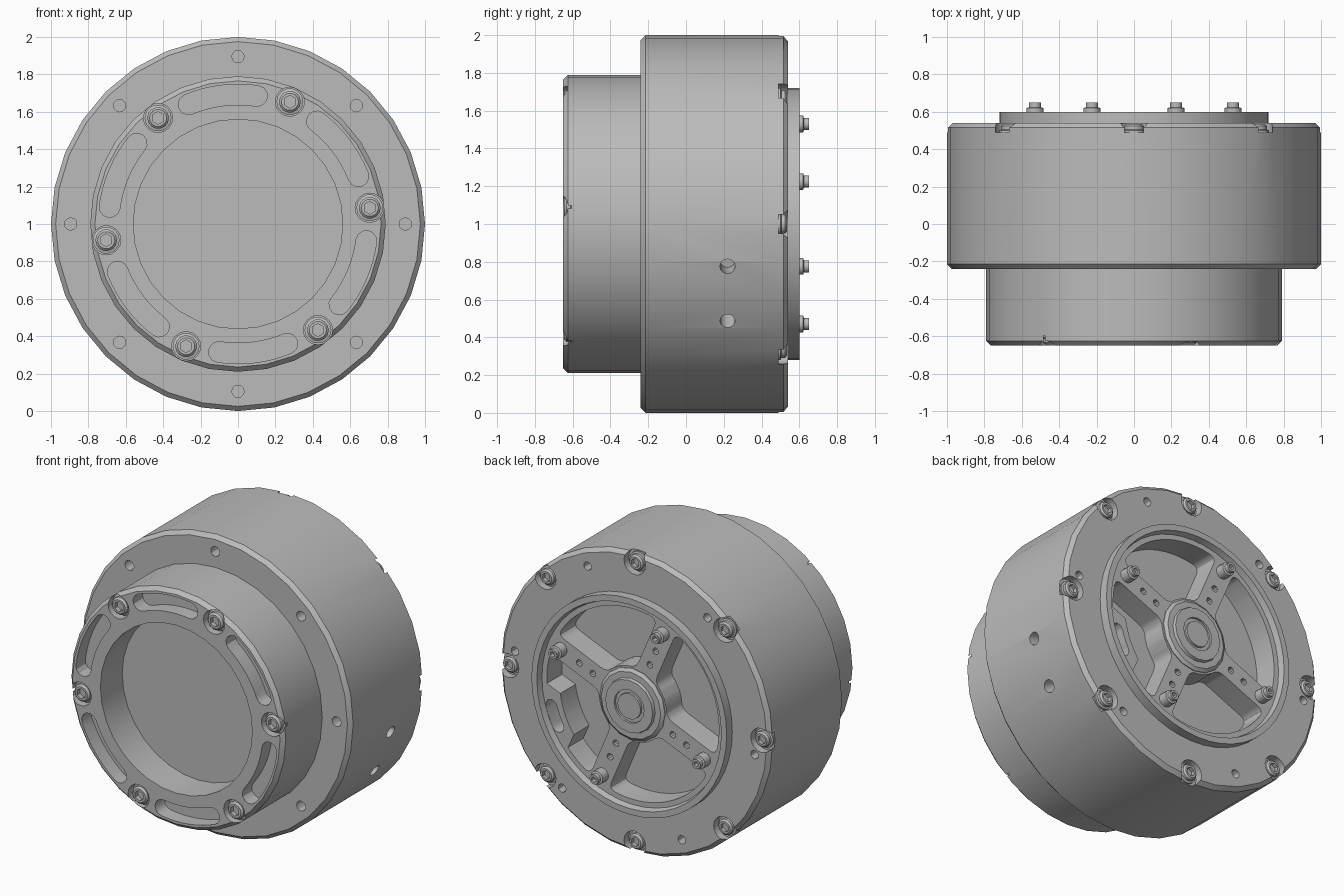
import bpy, bmesh
from math import pi, sin, cos, radians, asin, degrees
from mathutils import Matrix, Vector

if "Cube" in bpy.data.objects:
    bpy.data.objects.remove(bpy.data.objects["Cube"])

metal = bpy.data.materials.new("grey metal")
metal.use_nodes = True
GREY = (0.5, 0.5, 0.5, 1)
metal.diffuse_color = GREY
next(n for n in metal.node_tree.nodes
     if n.type == "BSDF_PRINCIPLED").inputs["Base Color"].default_value = GREY
AXIS = Vector((0, 1, 0))


def polar(r, deg, y=0.0):
    return Vector((r * cos(radians(deg)), y, r * sin(radians(deg))))


def finish(name, bm):
    bmesh.ops.recalc_face_normals(bm, faces=bm.faces)
    me = bpy.data.meshes.new(name)
    bm.to_mesh(me)
    bm.free()
    ob = bpy.data.objects.new(name, me)
    ob.location.z = 1
    me.materials.append(metal)
    bpy.context.collection.objects.link(ob)
    return ob


def activate(ob):
    bpy.ops.object.select_all(action="DESELECT")
    ob.select_set(True)
    bpy.context.view_layer.objects.active = ob


def smooth(ob):
    activate(ob)
    bpy.ops.object.shade_smooth_by_angle(angle=radians(30))


def lathe(name, profile, steps):
    """Turn a (radius, y) profile around the y axis."""
    bm = bmesh.new()
    vs = [bm.verts.new((r, y, 0)) for r, y in profile]
    edges = [bm.edges.new(p) for p in zip(vs, vs[1:])]
    bmesh.ops.spin(bm, geom=vs + edges, cent=(0, 0, 0), axis=AXIS,
                   angle=2 * pi, steps=steps, use_duplicate=False)
    bmesh.ops.remove_doubles(bm, verts=bm.verts, dist=1e-4)
    return finish(name, bm)


def rod(bm, start, end, r, sides=16):
    """Add a cylinder between two points."""
    d = end - start
    mat = Matrix.Translation((start + end) / 2) @ d.to_track_quat("Z", "Y").to_matrix().to_4x4()
    bmesh.ops.create_cone(bm, cap_ends=True, segments=sides, radius1=r,
                          radius2=r, depth=d.length, matrix=mat)


def rounded(points, corners, size):
    """Replace the listed corners of an outline by short curves."""
    out = []
    for i, c in enumerate(points):
        if i not in corners:
            out.append(c)
            continue
        a, b = (c + (points[j % len(points)] - c).normalized() * size for j in (i - 1, i + 1))
        out += [a.lerp(c, t).lerp(c.lerp(b, t), t) for t in (0, .25, .5, .75, 1)]
    return out


def prism(bm, points, y0, y1):
    """Add an outline extruded along the y axis."""
    low, high = ([bm.verts.new((p.x, y, p.z)) for p in points] for y in (y0, y1))
    bm.faces.new(low)
    bm.faces.new(high)
    for i in range(len(low)):
        bm.faces.new((low[i - 1], low[i], high[i], high[i - 1]))


def arc_slot(bm, mid, half_span, r, half_w, y0, y1):
    """Add a curved slot with round ends."""
    steps = [half_span * (i / 4 - 1) for i in range(9)]
    pts = []
    for side, radius in ((1, r + half_w), (-1, r - half_w)):
        pts += [polar(radius, mid + side * s) for s in steps]
        end = mid + side * half_span
        turn = 0 if side == 1 else 180
        pts += [polar(r, end) + polar(half_w, end + turn + 30 * k) for k in range(1, 6)]
    prism(bm, pts, y0, y1)


def cut(ob, bm):
    cutter = finish("cutter", bm)
    cutter.hide_render = True
    mod = ob.modifiers.new("cut", "BOOLEAN")
    mod.operation, mod.solver, mod.object = "DIFFERENCE", "EXACT", cutter
    activate(ob)
    bpy.ops.object.modifier_apply(modifier="cut")
    bpy.data.objects.remove(cutter)


FRONT_SCREWS = [7 + 60 * i for i in range(6)]
EIGHTHS = [45 * i for i in range(8)]
SPOKES = [23 + 90 * i for i in range(4)]

# Front collar with bore, curved slots and screw pockets
collar = lathe("front_collar", [(0, -.42), (.56, -.42), (.56, -.65), (.765, -.65),
                                (.79, -.625), (.79, -.2), (0, -.2)], 32)
bm = bmesh.new()
for a in FRONT_SCREWS:
    rod(bm, polar(.71, a, -.8), polar(.71, a, -.595), .078)
    arc_slot(bm, a + 30, 15.5, .692, .055, -.8, -.55)
cut(collar, bm)
smooth(collar)

# Main drum with its holes and rear screw pockets
body = lathe("main_body", [(0, -.24), (.975, -.24), (1, -.215), (1, .515), (.975, .54),
                           (.7, .54), (.7, .4), (0, .4)], 32)
bm = bmesh.new()
for a in EIGHTHS:
    rod(bm, polar(.895, a, -.4), polar(.895, a, -.14), .033, 12)
    rod(bm, polar(.935, a, .49), polar(.935, a, .7), .08)
for a in FRONT_SCREWS:
    rod(bm, polar(.89, a, .44), polar(.89, a, .7), .028, 12)
for a in (-13, -31):
    rod(bm, polar(.85, a, .22), polar(1.1, a, .22), .04)
cut(body, bm)
smooth(body)

# Back plate: rim, four spokes, one window shaped around a slotted block
plate = lathe("back_plate", [(0, .4), (.7, .4), (.7, .53), (.72, .53), (.72, .6), (.68, .6),
                             (.67, .56), (0, .56)], 48)
bm = bmesh.new()
R_OUT, R_IN, HALF = .635, .25, .075
for s in SPOKES:
    mid = s + 45
    w_out = 45 - degrees(asin(HALF / R_OUT))
    w_in = 45 - degrees(asin(HALF / R_IN))
    block = s == SPOKES[-1]
    outer = [polar(.54 if block and abs(i - 8) < 4 else R_OUT, mid + w_out * (i / 8 - 1))
             for i in range(17)]
    inner = [polar(R_IN, mid + w_in * (1 - i / 2)) for i in range(5)]
    prism(bm, rounded(outer + inner, (0, 16, 17, 21), .05), .3, .8)
    for r in (.32, .43):
        rod(bm, polar(r, s, .5), polar(r, s, .7), .022, 10)
arc_slot(bm, -22, 6, .625, .042, .3, .8)
cut(plate, bm)
smooth(plate)

# Stepped hub
hub = lathe("hub", [(0, .4), (.24, .4), (.24, .565), (.22, .58), (.18, .58), (.175, .6), (.11, .6),
                    (.11, .585), (.085, .585), (.085, .6), (0, .6)], 16)
smooth(hub)


def screw_master(name, profile, socket, depth):
    ob = lathe(name, profile, 14)
    top = profile[-1][1]
    bm = bmesh.new()
    rod(bm, AXIS * (top - depth), AXIS * (top + .1), socket, 6)
    cut(ob, bm)
    smooth(ob)
    return ob


def place(master, angles, r, y, flip=False):
    """Set the first screw and linked copies around the axis."""
    for i, a in enumerate(angles):
        ob = master
        if i:
            ob = bpy.data.objects.new(master.name, master.data)
            bpy.context.collection.objects.link(ob)
        ob.location = polar(r, a, y) + Vector((0, 0, 1))
        ob.rotation_euler = (pi if flip else 0, 0, 0)


# Socket screws: front ring, rear ring, and raised ones on the spokes
HEAD = [(0, -.02), (.072, -.02), (.072, .012), (.058, .016), (.058, .038), (.046, .05), (0, .05)]
place(screw_master("front_screw", HEAD, .034, .03), FRONT_SCREWS, .71, -.595, True)
place(screw_master("rear_screw", [(r * .9, y * .9) for r, y in HEAD], .03, .025),
      EIGHTHS, .93, .49)
place(screw_master("spoke_screw", [(0, -.03), (.045, -.03), (.045, .06), (.032, .064),
                                   (.032, .09), (0, .09)], .018, .03), SPOKES, .575, .56)
